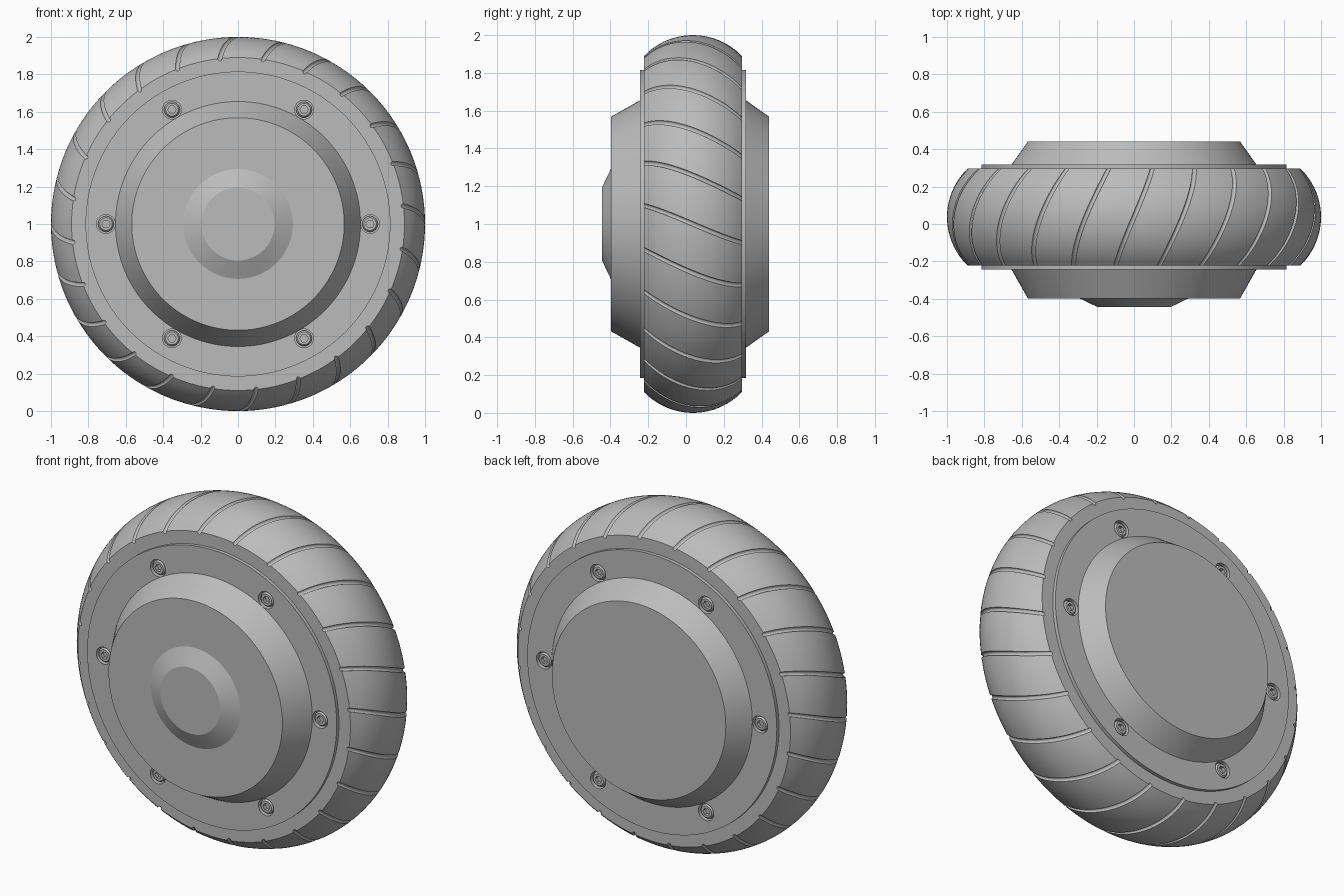
import bpy, bmesh
from math import pi, cos, sin, sqrt, radians

if "Cube" in bpy.data.objects:
    bpy.data.objects.remove(bpy.data.objects["Cube"], do_unlink=True)

GREY = (0.5, 0.5, 0.5, 1.0)
grey = bpy.data.materials.new("plain_grey")
grey.use_nodes = True
grey.diffuse_color = GREY
grey.node_tree.nodes["Principled BSDF"].inputs["Base Color"].default_value = GREY


def fill(bm, rings, closed):
    """Skin a list of vertex rings; cap the ends unless the profile is closed."""
    n = len(rings[0])
    pairs = list(zip(rings, rings[1:]))
    if closed:
        pairs.append((rings[-1], rings[0]))
    else:
        bm.faces.new(rings[0])
        bm.faces.new(rings[-1])
    for a, b in pairs:
        for i in range(n):
            j = (i + 1) % n
            bm.faces.new((a[i], a[j], b[j], b[i]))


def lathe(bm, profile, segs, cx=0, cz=1, hex_from=None):
    """Turn (y, radius) points about the y axis; rings past hex_from are hexagonal."""
    rings = []
    for k, (y, r) in enumerate(profile):
        ring = []
        for i in range(segs):
            t = 2 * pi * i / segs
            q = r
            if hex_from is not None and k >= hex_from:
                q = r * cos(pi / 6) / cos(t % (pi / 3) - pi / 6)
            ring.append(bm.verts.new((cx + q * cos(t), y, cz + q * sin(t))))
        rings.append(ring)
    fill(bm, rings, False)


def finish(name, bm):
    bmesh.ops.recalc_face_normals(bm, faces=bm.faces)
    mesh = bpy.data.meshes.new(name)
    bm.to_mesh(mesh)
    bm.free()
    mesh.materials.append(grey)
    obj = bpy.data.objects.new(name, mesh)
    bpy.context.collection.objects.link(obj)
    return obj


def activate(obj):
    bpy.ops.object.select_all(action="DESELECT")
    obj.select_set(True)
    bpy.context.view_layer.objects.active = obj


def smooth(obj):
    activate(obj)
    bpy.ops.object.shade_smooth_by_angle(angle=radians(25))


# Tyre: crowned tread with slanted round-bottomed grooves
MID, HALF, CROWN, GROOVES = 0.037, 0.259, 0.11, 24
arc_r = (HALF ** 2 + CROWN ** 2) / (2 * CROWN)
W = 0.013
columns = []
for g in range(GROOVES):
    start, pitch = 2 * pi * g / GROOVES, 2 * pi / GROOVES
    for k in range(9):
        off = -W * cos(pi * k / 8)
        columns.append((start + off, sqrt(max(0, W * W - off * off))))
    for k in range(1, 6):
        columns.append((start + W + (pitch - 2 * W) * k / 6, 0))

ROWS = 20
rows = [(-HALF, 0.79, 0)]
for k in range(ROWS + 1):
    s = HALF * (2 * k / ROWS - 1)
    rows.append((s, 1 - arc_r + sqrt(arc_r ** 2 - s * s), 1))
rows.append((HALF, 0.79, 0))

bm = bmesh.new()
rings = []
for s, r, cut in rows:
    twist = -radians(6.3) * s / HALF
    rings.append([bm.verts.new(((r - d * cut) * cos(a + twist), MID + s,
                                1 + (r - d * cut) * sin(a + twist)))
                  for a, d in columns])
fill(bm, rings, True)
smooth(finish("tyre", bm))

# Hub: flanges, tapered housings on both sides and a front cap
FRONT, BACK = -0.243, 0.317
bm = bmesh.new()
lathe(bm, [(-0.444, 0.195), (-0.397, 0.293), (-0.397, 0.568), (FRONT, 0.655),
           (FRONT, 0.815), (BACK, 0.815), (BACK, 0.655), (0.44, 0.568)], 128)
hub = finish("hub", bm)

# Counterbored bolt holes
bolts = [(0.706 * cos(k * pi / 3), 1 + 0.706 * sin(k * pi / 3)) for k in range(6)]
sides = [(FRONT, 1), (BACK, -1)]
bm = bmesh.new()
for x, z in bolts:
    for y, d in sides:
        lathe(bm, [(y - 0.02 * d, 0.05), (y + 0.035 * d, 0.05)], 32, x, z)
cutter = finish("bolt_hole_cutter", bm)
cutter.hide_render = True
activate(hub)
mod = hub.modifiers.new("bolt_holes", "BOOLEAN")
mod.operation, mod.solver, mod.object = "DIFFERENCE", "EXACT", cutter
bpy.ops.object.modifier_apply(modifier=mod.name)
bpy.data.objects.remove(cutter, do_unlink=True)
smooth(hub)

# Bolts with hexagonal sockets
for label, (y, d) in zip(("front", "back"), sides):
    for i, (x, z) in enumerate(bolts):
        bm = bmesh.new()
        lathe(bm, [(y + 0.036 * d, 0.042), (y + 0.012 * d, 0.042), (y + 0.003 * d, 0.034),
                   (y + 0.003 * d, 0.022), (y + 0.024 * d, 0.022)], 24, x, z, hex_from=3)
        smooth(finish(f"{label}_bolt_{i + 1}", bm))
